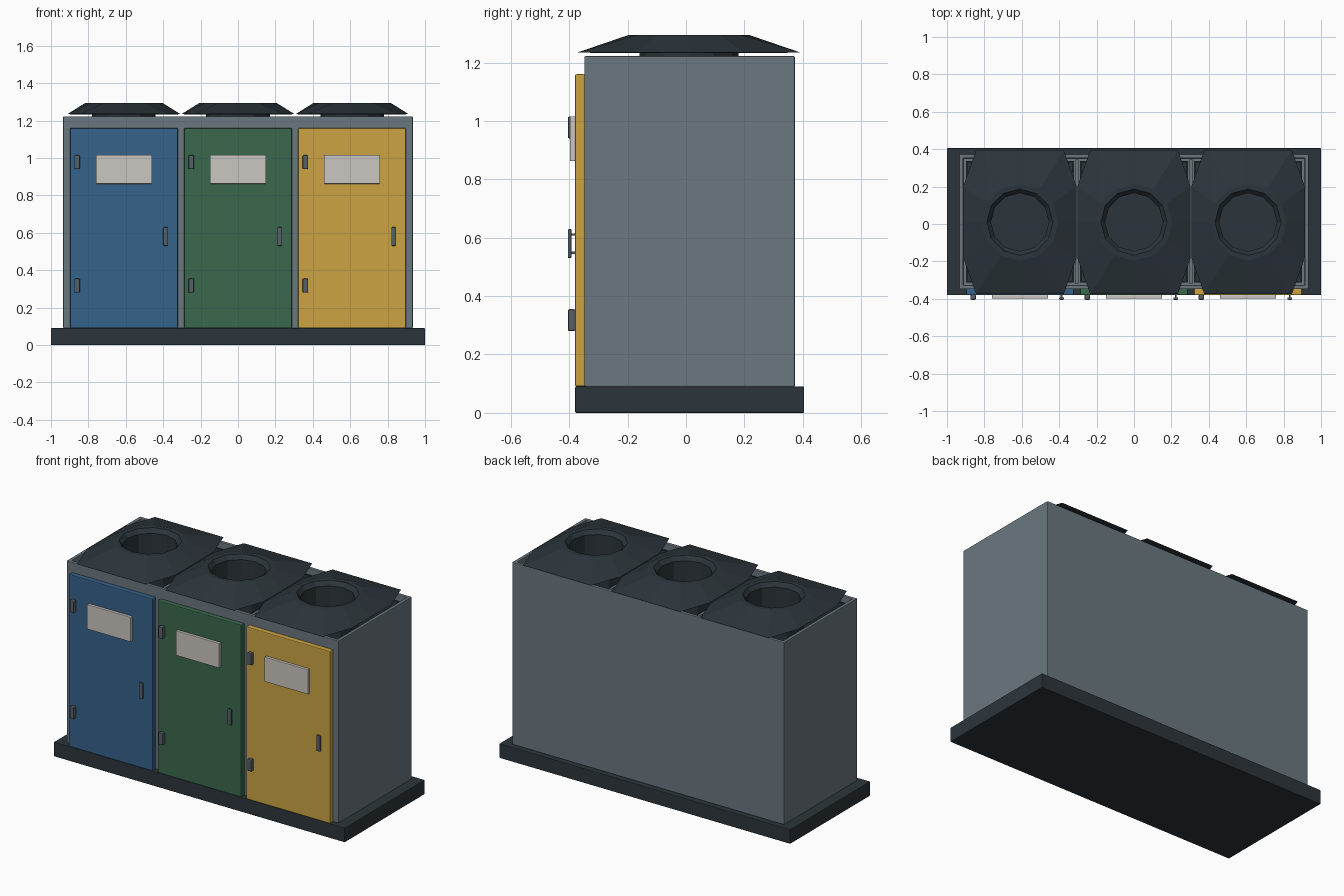
import bpy, bmesh
from math import cos, sin, radians

if "Cube" in bpy.data.objects:
    bpy.data.objects.remove(bpy.data.objects["Cube"])


def material(name, hex_code):
    """Flat colour from an sRGB hex code, stored as linear values."""
    srgb = [c / 255 for c in bytes.fromhex(hex_code)]
    colour = [c / 12.92 if c < 0.04 else ((c + 0.055) / 1.055) ** 2.4 for c in srgb] + [1]
    mat = bpy.data.materials.new(name)
    mat.use_nodes = True
    mat.diffuse_color = colour
    mat.node_tree.nodes["Principled BSDF"].inputs["Base Color"].default_value = colour
    return mat


dark = material("charcoal", "2C353B")
grey = material("slate grey", "6B7880")
metal = material("hardware grey", "566068")
label_mat = material("label off white", "CBC7C1")
blue = material("blue", "35628A")
green = material("green", "3A694C")
yellow = material("yellow", "CCA444")


def finish(bm, name, mat, bevel=0):
    bmesh.ops.recalc_face_normals(bm, faces=bm.faces)
    mesh = bpy.data.meshes.new(name)
    bm.to_mesh(mesh)
    bm.free()
    mesh.materials.append(mat)
    obj = bpy.data.objects.new(name, mesh)
    bpy.context.collection.objects.link(obj)
    if bevel:
        mod = obj.modifiers.new("soft_edges", "BEVEL")
        mod.width = bevel
        mod.segments = 2
    return obj


def box_mesh(x, y, z):
    """Box from (low, high) pairs on each axis."""
    bm = bmesh.new()
    bmesh.ops.create_cube(bm, size=1)
    for v in bm.verts:
        v.co = [lo + (c + 0.5) * (hi - lo) for c, (lo, hi) in zip(v.co, (x, y, z))]
    return bm


def box(name, x, y, z, mat, bevel=0):
    return finish(box_mesh(x, y, z), name, mat, bevel)


def open_box(name, x, y, z, wall, mat, bevel=0):
    """Box with a hollow pushed down from its top face."""
    bm = box_mesh(x, y, z)
    top = max(bm.faces, key=lambda f: f.calc_center_median().z)
    bmesh.ops.inset_region(bm, faces=[top], thickness=wall)
    inner = bmesh.ops.extrude_discrete_faces(bm, faces=[top])["faces"][0]
    for v in inner.verts:
        v.co.z = z[0] + wall
    return finish(bm, name, mat, bevel)


def ring(radius, z):
    return [(radius * cos(radians(30 * k)), radius * sin(radians(30 * k)), z) for k in range(12)]


def skirt(z):
    """Twelve-point outline: a rectangle with clipped corners."""
    quarter = [(0.303, 0), (0.303, 0.19), (0.235, 0.383), (0, 0.383)]
    half = quarter + [(-x, y) for x, y in quarter[-2::-1]]
    return [(x, y, z) for x, y in half + [(x, -y) for x, y in half[-2:0:-1]]]


def lid(name, cx, cy):
    """Sloped skirt, flat collar and a hollow neck going down into the bin."""
    loops = [skirt(1.234), ring(0.205, 1.295), ring(0.177, 1.295), ring(0.155, 1.27),
             ring(0.155, 1.05), ring(0.17, 1.05), ring(0.17, 1.232)]
    bm = bmesh.new()
    rows = [[bm.verts.new((x + cx, y + cy, z)) for x, y, z in loop] for loop in loops]
    for a, b in zip(rows, rows[1:] + rows[:1]):
        for k in range(12):
            n = (k + 1) % 12
            bm.faces.new((a[k], a[n], b[n], b[k]))
    return finish(bm, name, dark)


# Plinth and hollow cabinet
box("plinth", (-1, 1), (-0.38, 0.405), (0, 0.09), dark, 0.004)
open_box("cabinet", (-0.935, 0.935), (-0.348, 0.373), (0.09, 1.222), 0.03, grey, 0.004)

for side, cx, colour in (("right", -0.61, blue), ("middle", 0, green), ("left", 0.61, yellow)):
    # Inner bin and its lid
    open_box(side + "_inner_bin", (cx - 0.288, cx + 0.288), (-0.312, 0.337),
             (0.125, 1.19), 0.012, dark)
    lid(side + "_lid", cx, 0.01)

    # Door with its label plate
    box(side + "_door", (cx - 0.288, cx + 0.288), (-0.38, -0.346), (0.09, 1.16), colour, 0.005)
    box(side + "_label", (cx - 0.15, cx + 0.15), (-0.398, -0.379), (0.862, 1.016), label_mat, 0.003)

    # Hinges and pull handle
    for level, z in (("lower", 0.28), ("upper", 0.94)):
        box(f"{side}_{level}_hinge", (cx - 0.265, cx - 0.235), (-0.405, -0.379),
            (z, z + 0.075), metal, 0.006)
    box(side + "_handle", (cx + 0.21, cx + 0.236), (-0.405, -0.392), (0.53, 0.63), metal, 0.005)
    for end, z in (("lower", 0.545), ("upper", 0.607)):
        box(f"{side}_handle_{end}_stem", (cx + 0.218, cx + 0.228), (-0.394, -0.379),
            (z, z + 0.008), metal)

# Partitions between the inner bins
for side, cx in (("right", -0.305), ("left", 0.305)):
    box(side + "_partition", (cx - 0.008, cx + 0.008), (-0.32, 0.345), (0.12, 1.2), grey)
